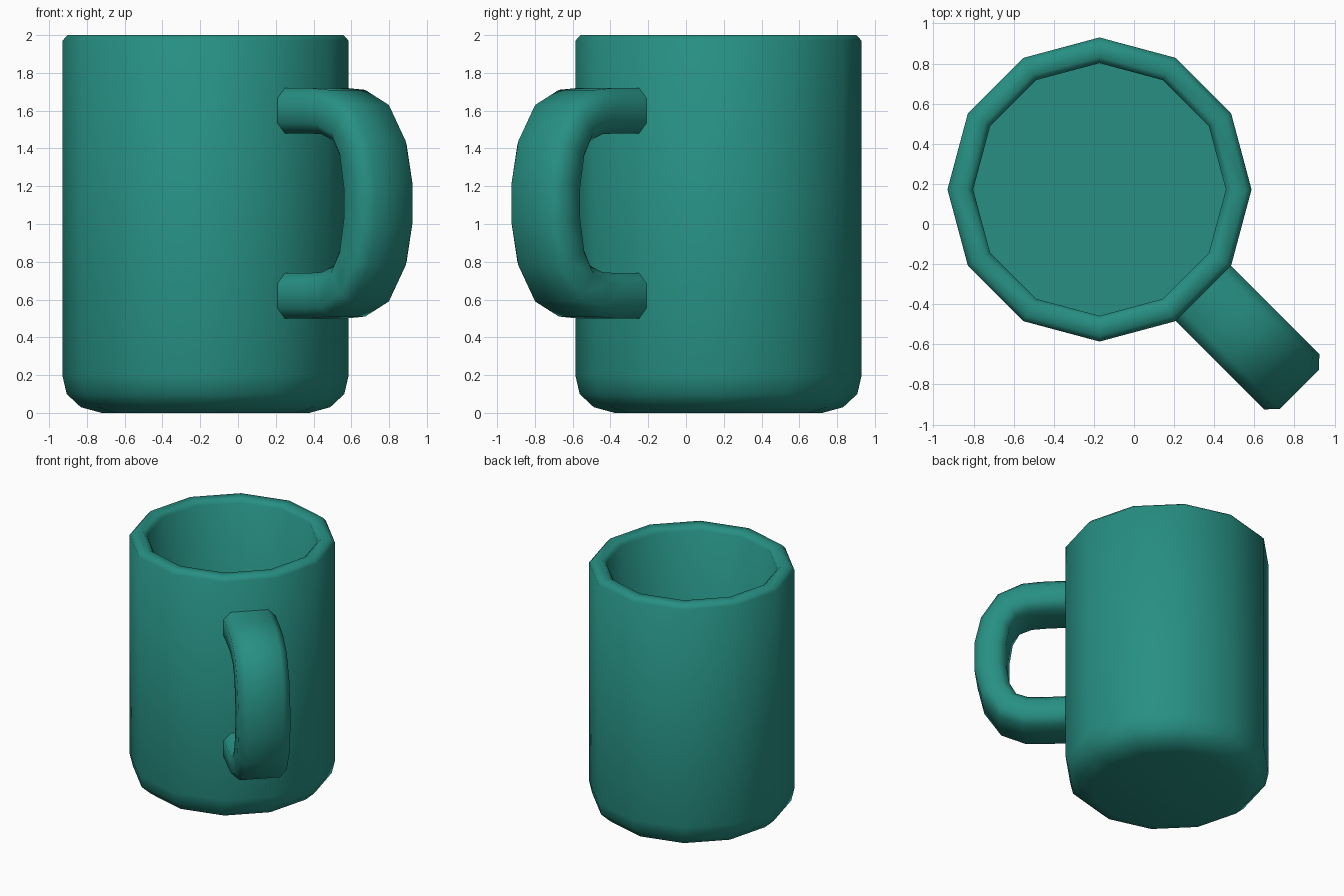
import bpy, bmesh, math
from mathutils import Vector

if "Cube" in bpy.data.objects:
    bpy.data.objects.remove(bpy.data.objects["Cube"])

CENTER = Vector((-0.172, 0.172, 0))
SIDES = 12

teal = bpy.data.materials.new("teal glaze")
teal.diffuse_color = (0.02, 0.275, 0.225, 1)
teal.use_nodes = True
teal.node_tree.nodes["Principled BSDF"].inputs["Base Color"].default_value = teal.diffuse_color


def finish(bm, name):
    bmesh.ops.recalc_face_normals(bm, faces=bm.faces)
    me = bpy.data.meshes.new(name)
    bm.to_mesh(me)
    bm.free()
    ob = bpy.data.objects.new(name, me)
    bpy.context.collection.objects.link(ob)
    me.materials.append(teal)
    bpy.ops.object.select_all(action='DESELECT')
    ob.select_set(True)
    bpy.context.view_layer.objects.active = ob
    bpy.ops.object.shade_smooth_by_angle(angle=math.radians(50))
    return ob


def loft(rings, name):
    """Skin closed rings of points and cap both ends."""
    bm = bmesh.new()
    loops = [[bm.verts.new(p) for p in ring] for ring in rings]
    n = len(loops[0])
    for a, b in zip(loops, loops[1:]):
        for i in range(n):
            j = (i + 1) % n
            bm.faces.new((a[i], a[j], b[j], b[i]))
    bm.faces.new(loops[0])
    bm.faces.new(loops[-1])
    return finish(bm, name)


# Cup: outside with rounded base, bevelled rim, inner wall and floor
profile = [(0.55, 0), (0.66, 0.03), (0.735, 0.10), (0.758, 0.20),
           (0.758, 1.97), (0.73, 2.0), (0.66, 2.0), (0.63, 1.97), (0.63, 0.15)]
loft([[CENTER + Vector((r * math.cos(math.tau * i / SIDES),
                        r * math.sin(math.tau * i / SIDES), z))
       for i in range(SIDES)] for r, z in profile], "cup")

# Handle: upper half as outer and inner outline (distance, height), mirrored
MID = 1.11
upper = [((0.70, 1.72), (0.70, 1.48)), ((0.92, 1.72), (0.90, 1.48)),
         ((1.057, 1.71), (1.01, 1.475)), ((1.235, 1.63), (1.10, 1.44)),
         ((1.36, 1.44), (1.15, 1.35)), ((1.41, 1.22), (1.175, 1.19))]
flip = lambda p: (p[0], 2 * MID - p[1])
path = upper + [(flip(o), flip(i)) for o, i in reversed(upper)]

# Chamfered cross-section: (sideways offset, fraction from outer to inner)
section = [(-0.138, 0), (0.138, 0), (0.194, 0.23), (0.194, 0.77),
           (0.138, 1), (-0.138, 1), (-0.194, 0.77), (-0.194, 0.23)]
out = Vector((1, -1, 0)).normalized()
side = Vector((1, 1, 0)).normalized()
rings = []
for o, i in path:
    po = CENTER + out * o[0] + Vector((0, 0, o[1]))
    pi = CENTER + out * i[0] + Vector((0, 0, i[1]))
    rings.append([po.lerp(pi, k) + side * w for w, k in section])
loft(rings, "handle")
